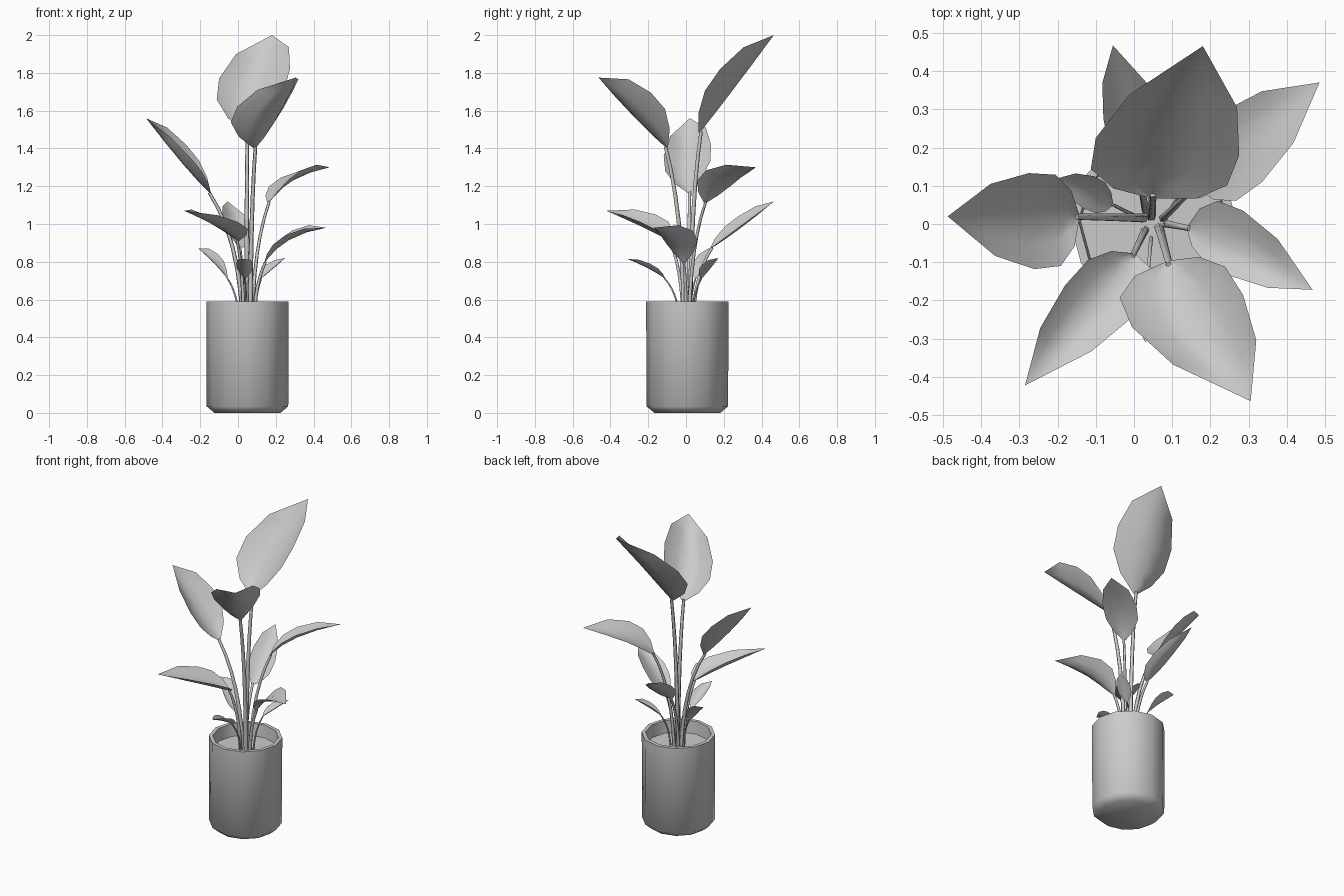
import bpy, math
from mathutils import Vector as V

if "Cube" in bpy.data.objects:
    bpy.data.objects.remove(bpy.data.objects["Cube"])


def make_mesh(name, verts, faces, angle):
    me = bpy.data.meshes.new(name)
    me.from_pydata([tuple(v) for v in verts], [], faces)
    ob = bpy.data.objects.new(name, me)
    bpy.context.collection.objects.link(ob)
    bpy.ops.object.select_all(action='DESELECT')
    ob.select_set(True)
    bpy.context.view_layer.objects.active = ob
    bpy.ops.object.shade_smooth_by_angle(angle=math.radians(angle))
    return ob


def bezier(a, c, b, t):
    return a * (1 - t) ** 2 + c * 2 * t * (1 - t) + b * t * t


def lathe(name, profile, centre, sides=12, cap_start=False, cap_end=False):
    verts = [(centre[0] + r * math.cos(2 * math.pi * i / sides),
              centre[1] + r * math.sin(2 * math.pi * i / sides), z)
             for r, z in profile for i in range(sides)]
    faces = [(k * sides + i, k * sides + (i + 1) % sides,
              (k + 1) * sides + (i + 1) % sides, (k + 1) * sides + i)
             for k in range(len(profile) - 1) for i in range(sides)]
    if cap_start:
        faces.append(tuple(reversed(range(sides))))
    if cap_end:
        faces.append(tuple(range(len(verts) - sides, len(verts))))
    return make_mesh(name, verts, faces, 50)


def stem(name, start, end, r):
    # tapered stalk that rises upright and then leans out to its leaf
    a, b = V(start), V(end)
    c = V((a.x, a.y, a.z + 0.6 * (b.z - a.z))).lerp(b, 0.1)
    verts, faces, n, sides = [], [], 7, 5
    for k in range(n):
        t = k / (n - 1)
        p = bezier(a, c, b, t)
        axis = ((c - a) * (1 - t) + (b - c) * t).normalized()
        u = axis.cross(V((0.3, 1, 0))).normalized()
        w = axis.cross(u)
        rad = r * (1 - 0.3 * t)
        verts += [p + rad * (u * math.cos(q) + w * math.sin(q))
                  for q in (2 * math.pi * i / sides for i in range(sides))]
    for k in range(n - 1):
        for i in range(sides):
            j = (i + 1) % sides
            faces.append((k * sides + i, k * sides + j, (k + 1) * sides + j, (k + 1) * sides + i))
    faces.append(tuple(range((n - 1) * sides, n * sides)))
    make_mesh(name, verts, faces, 80)


ROWS = [(0, 0.06), (0.11, 0.58), (0.28, 0.95), (0.5, 1.0), (0.76, 0.75), (1, 0)]
COLS = (-1, -0.5, 0, 0.5, 1)


def leaf(name, root, base, mid, tip, left, right, r=0.011):
    # cupped blade spanned by a curved midrib and its two widest edge points
    base, mid, tip, left, right = map(V, (base, mid, tip, left, right))
    ctrl = mid * 2 - (base + tip) / 2
    across = (right - left) / 2
    cup = (left + right) / 2 - mid
    verts, faces, n = [], [], len(COLS)
    for t, w in ROWS[:-1]:
        p = bezier(base, ctrl, tip, t)
        verts += [p + w * (across * s + cup * s * s) for s in COLS]
    verts.append(tip)
    for k in range(len(ROWS) - 2):
        for i in range(n - 1):
            faces.append((k * n + i, k * n + i + 1, (k + 1) * n + i + 1, (k + 1) * n + i))
    last = (len(ROWS) - 2) * n
    faces += [(last + i, last + i + 1, len(verts) - 1) for i in range(n - 1)]
    make_mesh(name + "_leaf", verts, faces, 80)
    stem(name + "_stem", (*root, 0.49), base.lerp(ctrl, 0.06), r)


# pot with chamfered foot, thin rim and inner wall, then soil
POT = (0.05, 0.007)
lathe("pot", [(0.175, 0), (0.216, 0.035), (0.218, 0.59), (0.195, 0.59), (0.188, 0.49)],
      POT, cap_start=True)
lathe("soil", [(0.19, 0.51)], POT, cap_end=True)

# tall leaves
leaf("tall_back", (0.045, 0.02), (0.05, 0.07, 1.48), (0.08, 0.245, 1.705),
     (0.18, 0.465, 2.0), (-0.10, 0.225, 1.77), (0.275, 0.18, 1.82), 0.014)
leaf("tall_front", (0.065, -0.01), (0.09, -0.10, 1.40), (0.165, -0.27, 1.57),
     (0.305, -0.463, 1.775), (-0.005, -0.27, 1.62), (0.285, -0.185, 1.695), 0.014)
leaf("tall_left", (0.025, 0.015), (-0.145, 0.02, 1.16), (-0.29, 0.01, 1.315),
     (-0.487, 0.02, 1.56), (-0.275, 0.133, 1.42), (-0.26, -0.118, 1.36), 0.013)
# middle leaves
leaf("mid_back_right", (0.075, 0.015), (0.16, 0.10, 1.11), (0.29, 0.205, 1.23),
     (0.485, 0.37, 1.30), (0.225, 0.29, 1.245), (0.335, 0.11, 1.285))
leaf("mid_front_left", (0.03, -0.015), (0.0, -0.08, 0.91), (-0.11, -0.22, 0.985),
     (-0.285, -0.422, 1.07), (-0.18, -0.16, 1.05), (0.0, -0.24, 1.01))
leaf("mid_right", (0.085, 0.0), (0.14, -0.01, 0.79), (0.27, -0.065, 0.915),
     (0.467, -0.172, 0.98), (0.285, 0.035, 0.965), (0.25, -0.135, 0.94))
leaf("mid_back", (0.03, 0.035), (0.01, 0.13, 0.87), (-0.005, 0.29, 0.985),
     (-0.055, 0.467, 1.12), (-0.08, 0.275, 1.04), (0.075, 0.275, 0.98))
# small low leaves
leaf("low_left", (0.005, 0.02), (-0.055, 0.05, 0.71), (-0.115, 0.08, 0.79),
     (-0.21, 0.117, 0.87), (-0.13, 0.04, 0.80), (-0.105, 0.125, 0.84), 0.006)
leaf("low_front", (0.045, -0.035), (0.038, -0.11, 0.71), (0.035, -0.2, 0.765),
     (0.03, -0.31, 0.815), (-0.01, -0.19, 0.79), (0.08, -0.19, 0.79), 0.006)
leaf("low_right", (0.09, 0.03), (0.12, 0.08, 0.71), (0.18, 0.12, 0.765),
     (0.25, 0.17, 0.82), (0.15, 0.145, 0.785), (0.205, 0.085, 0.785), 0.006)
